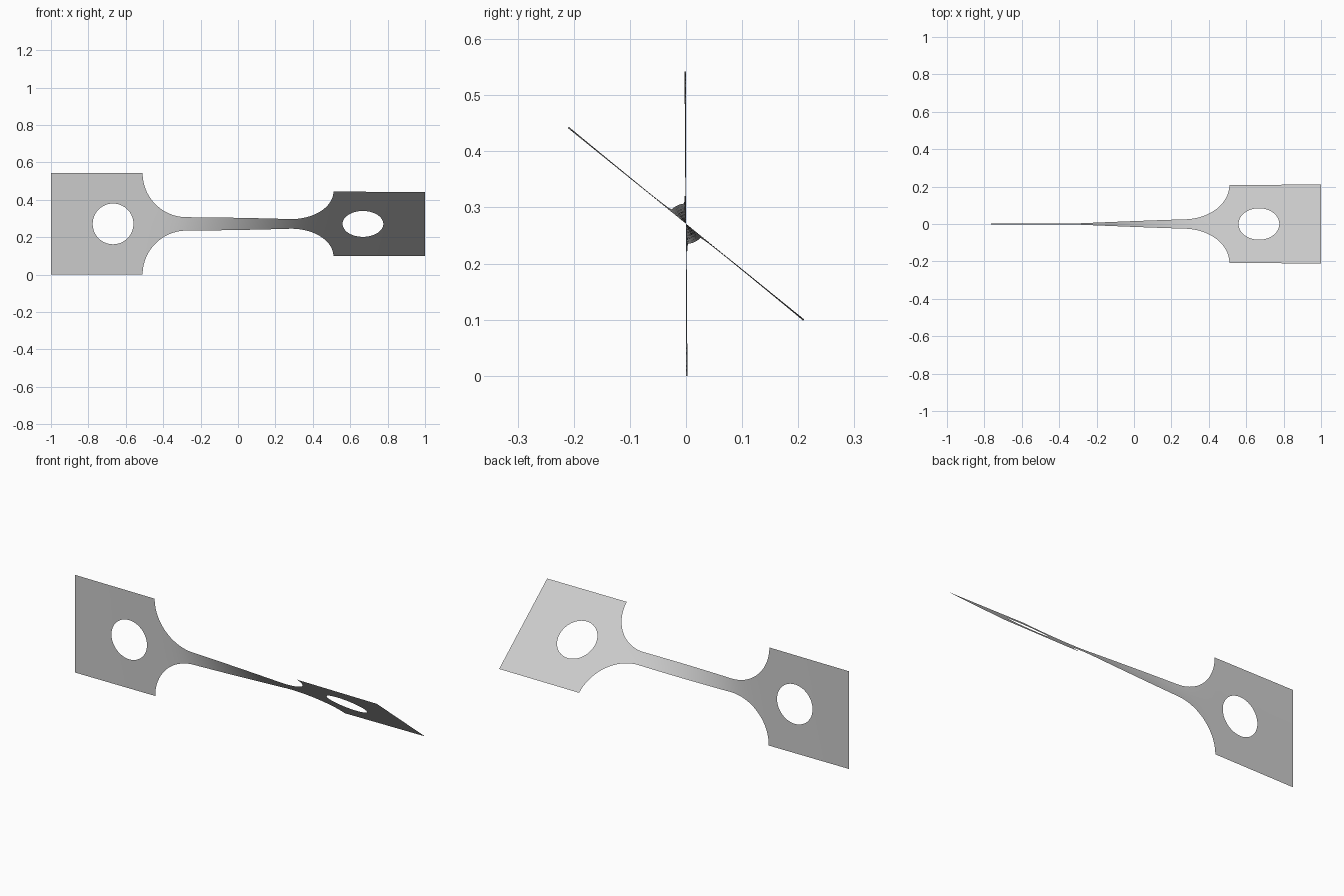
import bpy
import bmesh
from math import cos, sin, pi, sqrt, radians

cube = bpy.data.objects.get("Cube")
if cube:
    bpy.data.objects.remove(cube, do_unlink=True)

HALF_LEN, TAB_END, NECK_END = 1.0, 0.51, 0.275
TAB_W, NECK_W = 0.271, 0.036
HOLE_X, HOLE_R = 0.668, 0.109
TWIST = radians(51)
ROWS = 6


def half_width(x):
    """Outline: square tab, round fillet, straight neck."""
    x = abs(x)
    if x >= TAB_END:
        return TAB_W
    t = max(0.0, (x - NECK_END) / (TAB_END - NECK_END))
    return NECK_W + (TAB_W - NECK_W) * (1 - sqrt(1 - t * t))


def hole_half(x):
    d = abs(x) - HOLE_X
    return sqrt(max(0.0, HOLE_R ** 2 - d * d))


def eased(a, b, n):
    """Stations from a to b, denser at both ends."""
    return [a + (b - a) * (1 - cos(pi * i / n)) / 2 for i in range(n)]


# Stations along one half, then mirrored
half = [NECK_END * i / 16 for i in range(16)]
half += eased(NECK_END, TAB_END, 28)
half += [TAB_END, (TAB_END + HOLE_X - HOLE_R) / 2]
half += eased(HOLE_X - HOLE_R, HOLE_X + HOLE_R, 32)
half += [HOLE_X + HOLE_R, 0.85, HALF_LEN]
stations = [-x for x in reversed(half[1:])] + half

# The narrow neck takes most of the twist
turn = [0.0]
for a, b in zip(stations, stations[1:]):
    turn.append(turn[-1] + (b - a) / half_width((a + b) / 2) ** 2)
angles = [TWIST * t / turn[-1] for t in turn]

# Twisted sheet, upper and lower halves around the holes
bm = bmesh.new()
for side in (1, -1):
    previous = None
    for x, angle in zip(stations, angles):
        inner, outer = hole_half(x), half_width(x)
        column = []
        for i in range(ROWS + 1):
            v = side * (inner + (outer - inner) * i / ROWS)
            column.append(bm.verts.new((x, -v * sin(angle), TAB_W + v * cos(angle))))
        if previous:
            for i in range(ROWS):
                quad = [previous[i], column[i], column[i + 1], previous[i + 1]]
                bm.faces.new(quad[::side])
        previous = column
bmesh.ops.remove_doubles(bm, verts=bm.verts, dist=0.00005)

mesh = bpy.data.meshes.new("twisted_strip")
bm.to_mesh(mesh)
bm.free()
strip = bpy.data.objects.new("twisted_strip", mesh)
bpy.context.collection.objects.link(strip)

# Plain grey
grey = bpy.data.materials.new("light_grey")
grey.use_nodes = True
colour = (0.6, 0.6, 0.6, 1)
grey.diffuse_color = colour
grey.node_tree.nodes["Principled BSDF"].inputs["Base Color"].default_value = colour
mesh.materials.append(grey)

bpy.context.view_layer.objects.active = strip
strip.select_set(True)
bpy.ops.object.shade_smooth_by_angle()
